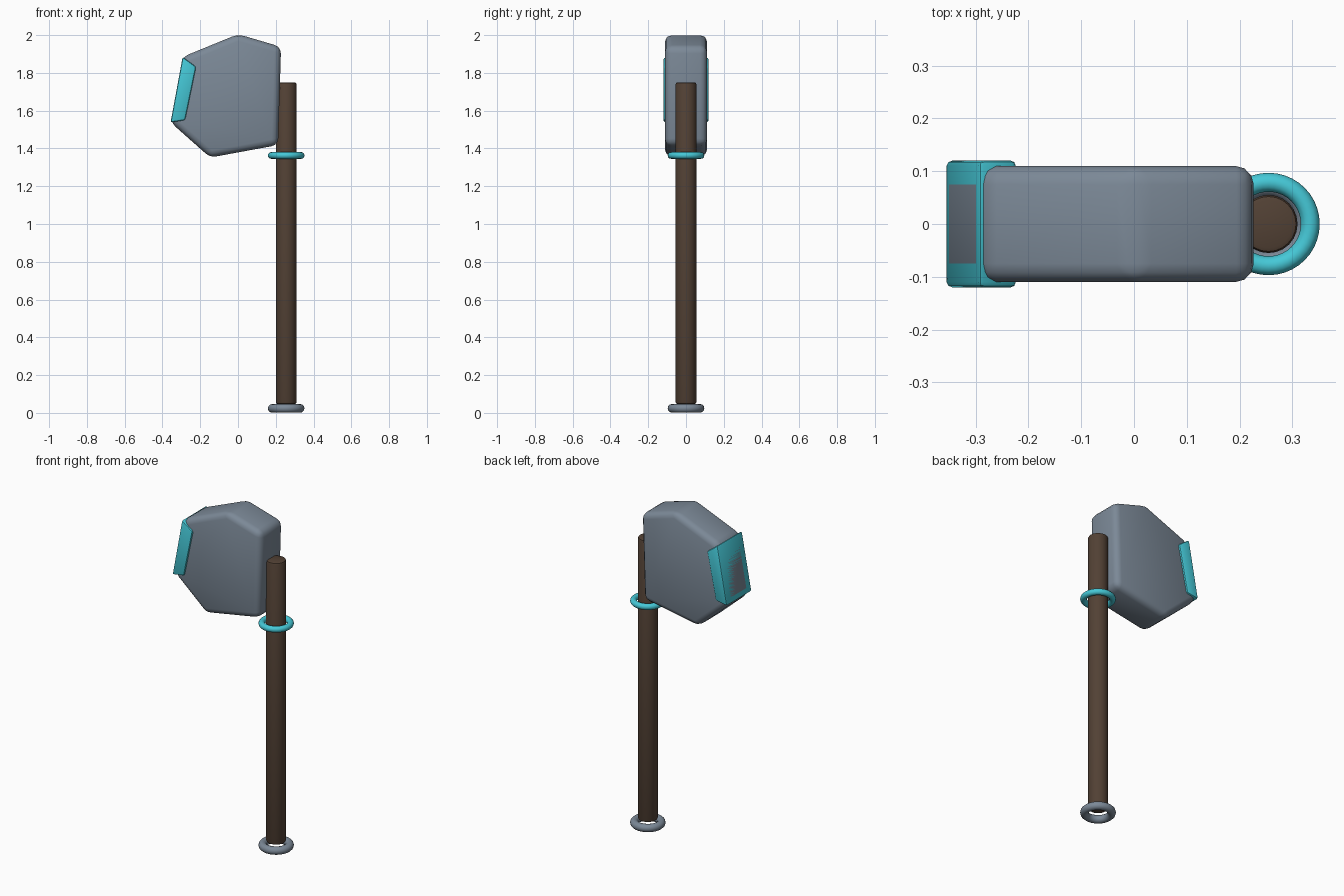
import bpy, bmesh, math

if "Cube" in bpy.data.objects:
    bpy.data.objects.remove(bpy.data.objects["Cube"])


def material(name, rgb):
    m = bpy.data.materials.new(name)
    m.diffuse_color = (*rgb, 1)
    m.use_nodes = True
    m.node_tree.nodes["Principled BSDF"].inputs["Base Color"].default_value = m.diffuse_color
    return m


STEEL = material("steel", (0.20, 0.25, 0.31))
CYAN = material("cyan", (0.06, 0.58, 0.68))
WOOD = material("dark_wood", (0.085, 0.053, 0.035))
HANDLE_X = 0.255


def finish(ob, name, mat, bevel=0, segments=3):
    ob.name = name
    ob.data.materials.append(mat)
    bpy.ops.object.select_all(action='DESELECT')
    ob.select_set(True)
    bpy.context.view_layer.objects.active = ob
    if bevel:
        mod = ob.modifiers.new("Bevel", 'BEVEL')
        mod.width, mod.segments = bevel, segments
        mod.limit_method, mod.angle_limit = 'ANGLE', math.radians(25)
        bpy.ops.object.modifier_apply(modifier=mod.name)
    bpy.ops.object.shade_smooth_by_angle(angle=math.radians(35))


def slab(name, profile, half_depth, mat, bevel, segments):
    """Extrude an x-z profile evenly either side of y = 0."""
    bm = bmesh.new()
    face = bm.faces.new([bm.verts.new((x, -half_depth, z)) for x, z in profile])
    ext = bmesh.ops.extrude_face_region(bm, geom=[face])
    verts = [v for v in ext["geom"] if isinstance(v, bmesh.types.BMVert)]
    bmesh.ops.translate(bm, verts=verts, vec=(0, 2 * half_depth, 0))
    # the source face is kept as the front cap if extrusion leaves it
    bmesh.ops.holes_fill(bm, edges=bm.edges[:], sides=0)
    bmesh.ops.recalc_face_normals(bm, faces=bm.faces[:])
    mesh = bpy.data.meshes.new(name)
    bm.to_mesh(mesh)
    bm.free()
    ob = bpy.data.objects.new(name, mesh)
    bpy.context.collection.objects.link(ob)
    finish(ob, name, mat, bevel, segments)


def ring(name, z, major, minor, mat):
    bpy.ops.mesh.primitive_torus_add(location=(HANDLE_X, 0, z), major_radius=major,
                                     minor_radius=minor, major_segments=40, minor_segments=12)
    finish(bpy.context.object, name, mat)


# Axe head and the cutting edge wrapped around its left side
EDGE_TOP, EDGE_LOW = (-0.293, 1.885), (-0.357, 1.538)
slab("axe_head", [EDGE_TOP, (0, 2.005), (0.228, 1.938), (0.212, 1.418),
                  (-0.147, 1.352), EDGE_LOW], 0.11, STEEL, 0.035, 3)
slab("cutting_edge", [EDGE_TOP, (-0.222, 1.832), (-0.28, 1.55), EDGE_LOW],
     0.12, CYAN, 0.01, 2)

# Handle
bpy.ops.mesh.primitive_cylinder_add(vertices=24, radius=0.055, depth=1.703,
                                    location=(HANDLE_X, 0, 0.8985))
finish(bpy.context.object, "handle", WOOD, 0.01, 2)

# Collar under the head and ring at the foot
ring("collar", 1.363, 0.079, 0.018, CYAN)
ring("foot_ring", 0.024, 0.074, 0.023, STEEL)
